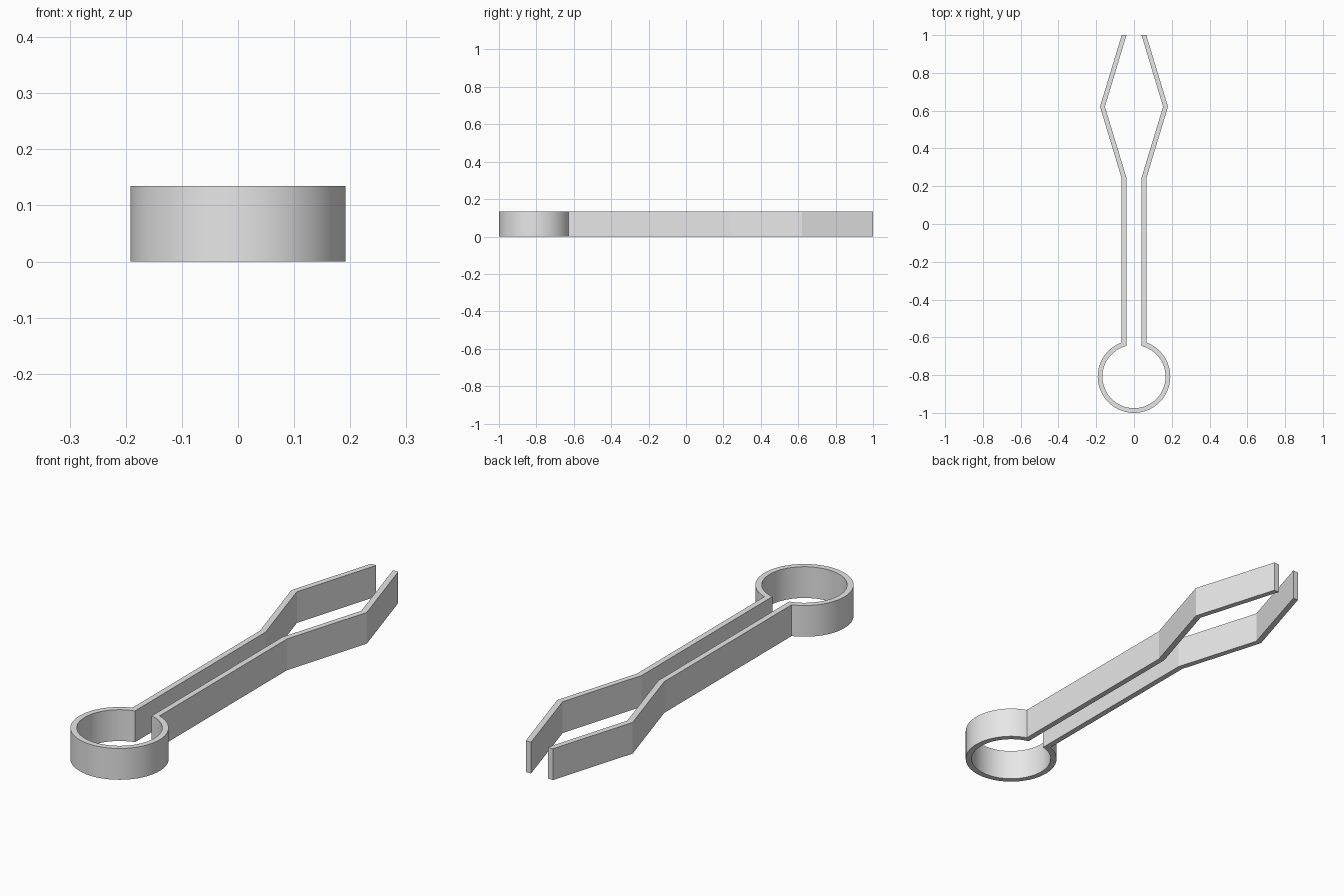
import bpy
import bmesh
from math import radians, degrees, asin, sin, cos, sqrt

HEIGHT = 0.135
RING_Y = -0.808
R_OUT, R_IN = 0.192, 0.167
X_OUT, X_IN = 0.065, 0.040
STEPS = 36

cube = bpy.data.objects.get("Cube")
if cube:
    bpy.data.objects.remove(cube, do_unlink=True)

# Light grey finish
grey = bpy.data.materials.new("light_grey")
grey.use_nodes = True
colour = (0.8, 0.8, 0.8, 1.0)
grey.diffuse_color = colour
grey.node_tree.nodes["Principled BSDF"].inputs["Base Color"].default_value = colour


def ring_point(radius, end_x, t):
    """Point on the ring, from the front (t=0) round to the arm (t=1)."""
    end = radians(180) - asin(end_x / radius)
    a = end * t
    return radius * sin(a), RING_Y - radius * cos(a)


# Left half of the strip as (outer, inner) pairs: ring, then straight arm and jaw
half = [(ring_point(R_OUT, X_OUT, i / STEPS), ring_point(R_IN, X_IN, i / STEPS))
        for i in range(STEPS + 1)]
half += [((X_OUT, 0.241), (X_IN, 0.245)),
         ((0.180, 0.621), (0.154, 0.621)),
         ((X_OUT, 1.0), (X_IN, 1.0))]

# Mirror the half to run from the right jaw tip to the left jaw tip
mirrored = [tuple((-x, y) for x, y in pair) for pair in reversed(half[1:])]
strip = mirrored + half

# Sweep a rectangular section along the strip
bm = bmesh.new()
sections = []
for (ox, oy), (ix, iy) in strip:
    sections.append([bm.verts.new(p) for p in (
        (ox, oy, 0), (ox, oy, HEIGHT), (ix, iy, HEIGHT), (ix, iy, 0))])
for a, b in zip(sections, sections[1:]):
    for k in range(4):
        n = (k + 1) % 4
        bm.faces.new((a[k], a[n], b[n], b[k]))
bm.faces.new(sections[0])
bm.faces.new(sections[-1])
bmesh.ops.recalc_face_normals(bm, faces=bm.faces)

mesh = bpy.data.meshes.new("spring_tongs")
bm.to_mesh(mesh)
bm.free()
mesh.materials.append(grey)
tongs = bpy.data.objects.new("spring_tongs", mesh)
bpy.context.collection.objects.link(tongs)

# Smooth ring, crisp bends
bpy.ops.object.select_all(action="DESELECT")
tongs.select_set(True)
bpy.context.view_layer.objects.active = tongs
bpy.ops.object.shade_smooth_by_angle(angle=radians(10))
